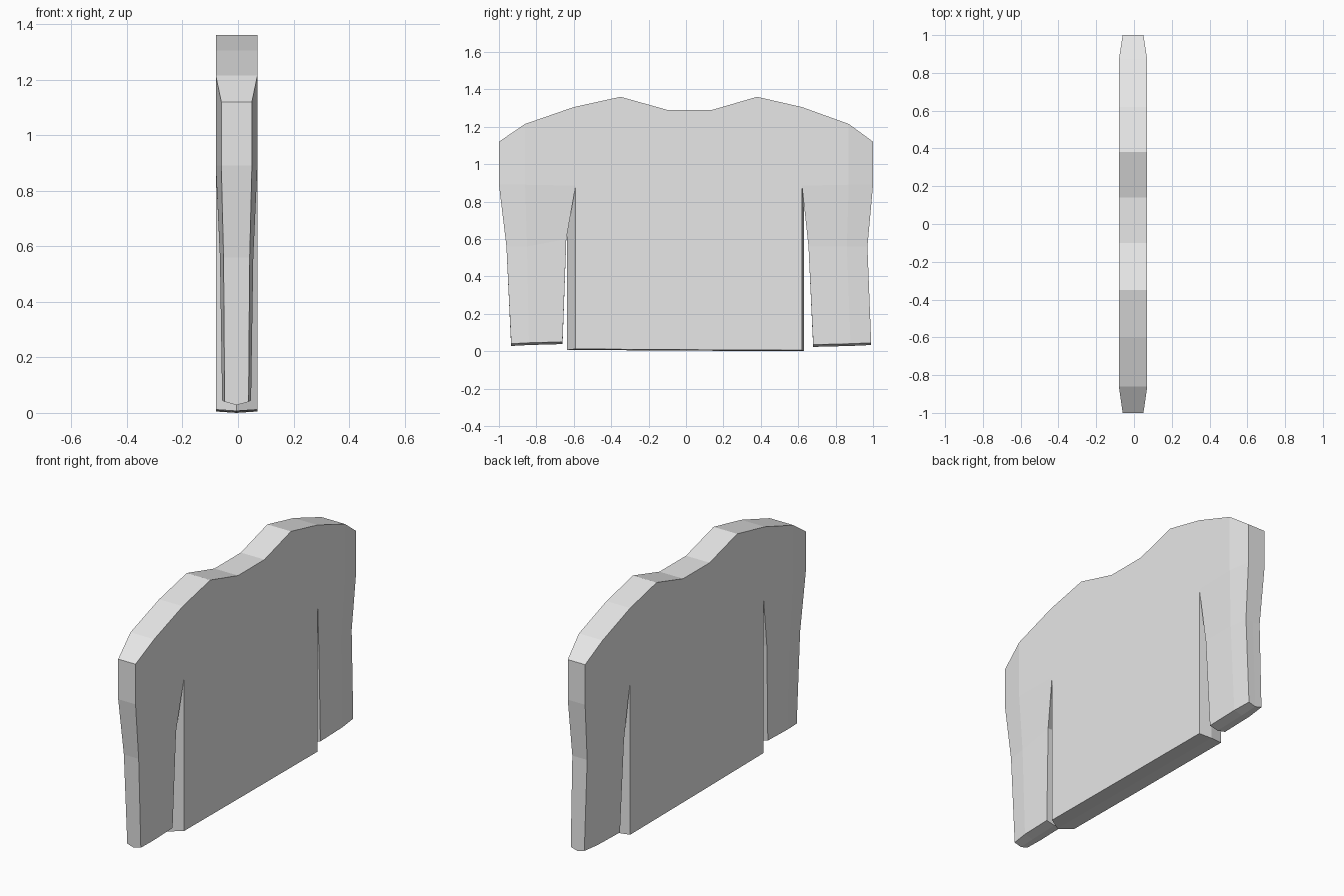
import bpy, bmesh
from mathutils import Vector

cube = bpy.data.objects.get("Cube")
if cube:
    bpy.data.objects.remove(cube, do_unlink=True)

CENTRE = -0.005   # middle of the thickness
FULL = 0.075      # half thickness of the torso

grey = bpy.data.materials.new("light_grey")
grey.use_nodes = True
grey.diffuse_color = (0.8, 0.8, 0.8, 1)
grey.node_tree.nodes["Principled BSDF"].inputs["Base Color"].default_value = (0.8, 0.8, 0.8, 1)

bm = bmesh.new()
points = {}


def vert(y, z, half=FULL):
    """Shared vertex on the front sheet."""
    if (y, z) not in points:
        points[(y, z)] = bm.verts.new((CENTRE + half, y, z))
    return points[(y, z)]


def sleeve(rows):
    """Grid of quads; each row runs from the slit to the outer edge."""
    for upper, lower in zip(rows, rows[1:]):
        a = [vert(*p) for p in upper]
        b = [vert(*p) for p in lower]
        n = len(a)
        for i in range(1, n):
            bm.faces.new((a[-i], a[-i - 1], b[-i - 1], b[-i]))


# Torso panel with shoulders, neckline and the slits beside it
torso = [(-0.86, 1.215), (-0.6, 1.305), (-0.35, 1.36), (-0.1, 1.29), (0.14, 1.29),
         (0.38, 1.36), (0.62, 1.305), (0.87, 1.215), (0.87, 0.89), (0.62, 0.885),
         (0.62, 0.005), (0, 0.008), (-0.59, 0.012), (-0.59, 0.885), (-0.86, 0.89)]
bm.faces.new([vert(*p) for p in torso])

# Sleeves, thinner towards the cuff and the outer edge
sleeve([[(0.87, 1.215), (1, 1.12, 0.055)],
        [(0.87, 0.89), (1, 0.89, 0.055)]])
sleeve([[(0.62, 0.885), (0.87, 0.89), (1, 0.89, 0.055)],
        [(0.655, 0.56, 0.06), (0.86, 0.56, 0.06), (0.97, 0.56, 0.047)],
        [(0.68, 0.035, 0.052), (0.88, 0.04, 0.052), (0.99, 0.045, 0.043)]])
sleeve([[(-0.86, 1.215), (-1, 1.12, 0.055)],
        [(-0.86, 0.89), (-1, 0.89, 0.055)]])
sleeve([[(-0.59, 0.885), (-0.86, 0.89), (-1, 0.89, 0.055)],
        [(-0.64, 0.6, 0.06), (-0.85, 0.56, 0.06), (-0.96, 0.56, 0.047)],
        [(-0.66, 0.05, 0.052), (-0.84, 0.045, 0.052), (-0.935, 0.04, 0.043)]])


def ridge(co):
    """Point on the middle line of the rim: pushed out at slits and hems."""
    p = Vector((CENTRE, co.y, co.z))
    if co.z < 0.9 and 0.5 < abs(co.y) < 0.63:
        p.y += 0.01 if co.y > 0 else -0.045
    elif co.z < 0.1 and abs(co.y) > 0.63:
        p.z -= 0.012
    if abs(co.y) < 0.63 and co.z < 0.1:
        p.z -= 0.005
    return p


# Mirror the sheet to the other side and close the rim through its middle line
front_faces = list(bm.faces)
rim = [e for e in bm.edges if e.is_boundary]
back = {v: bm.verts.new((2 * CENTRE - v.co.x, v.co.y, v.co.z)) for v in list(bm.verts)}
middle = {v: bm.verts.new(ridge(v.co)) for v in {v for e in rim for v in e.verts}}
for f in front_faces:
    bm.faces.new([back[v] for v in reversed(f.verts)])
for e in rim:
    a, b = e.verts
    bm.faces.new((a, b, middle[b], middle[a]))
    bm.faces.new((middle[a], middle[b], back[b], back[a]))
bmesh.ops.recalc_face_normals(bm, faces=bm.faces)

mesh = bpy.data.meshes.new("shirt")
bm.to_mesh(mesh)
bm.free()
mesh.materials.append(grey)
shirt = bpy.data.objects.new("shirt", mesh)
bpy.context.collection.objects.link(shirt)
